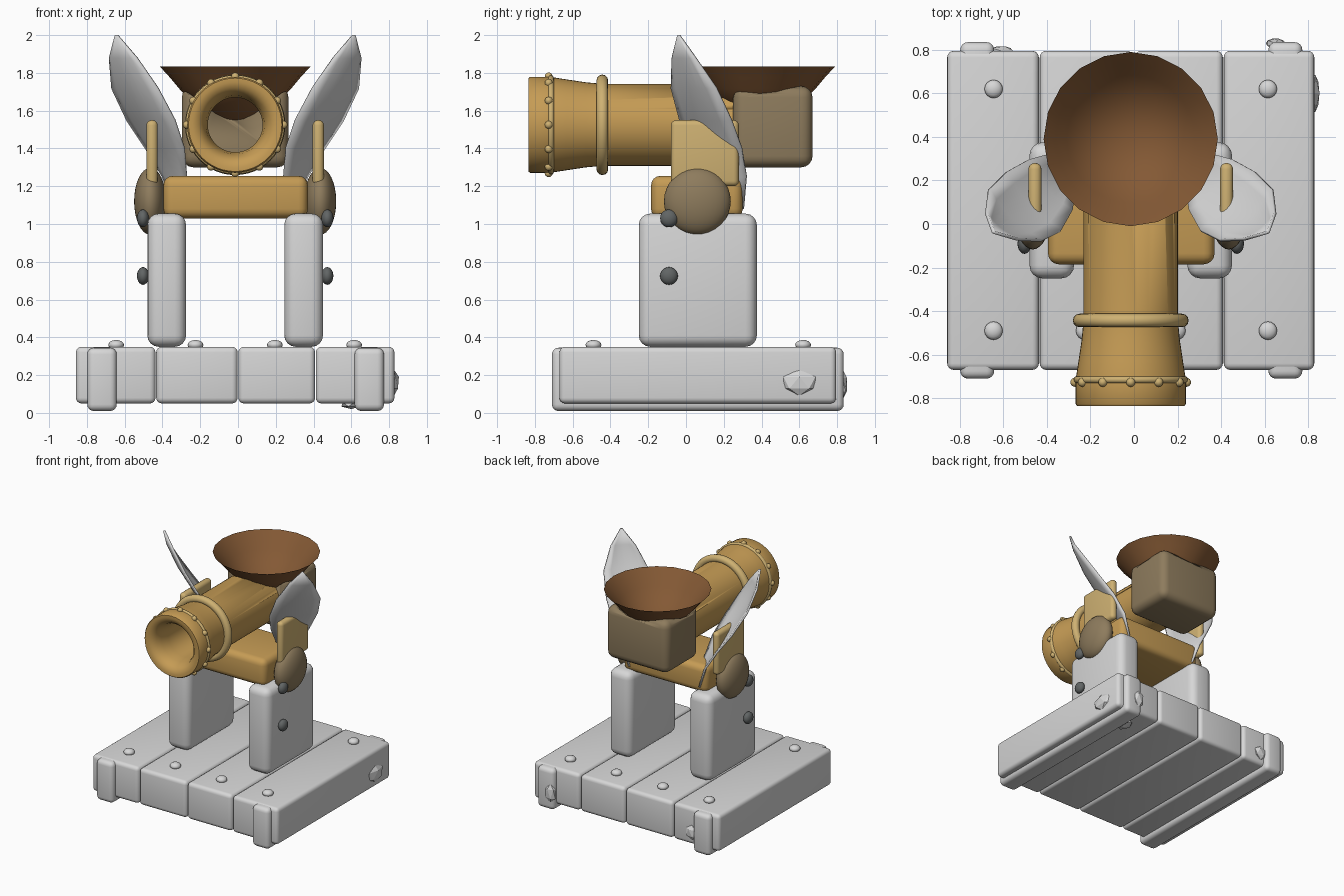
import bpy, bmesh, math
from mathutils import Vector, Matrix

if "Cube" in bpy.data.objects:
    bpy.data.objects.remove(bpy.data.objects["Cube"])

CX = -0.015      # symmetry plane
AXIS_Z = 1.525   # barrel axis height


def material(name, r, g, b):
    m = bpy.data.materials.new(name)
    m.use_nodes = True
    m.diffuse_color = (r, g, b, 1)
    bsdf = next(n for n in m.node_tree.nodes if n.type == 'BSDF_PRINCIPLED')
    bsdf.inputs["Base Color"].default_value = (r, g, b, 1)
    return m


GREY = material("pale grey", 0.68, 0.68, 0.68)
ORANGE = material("warm orange", 0.56, 0.33, 0.09)
CREAM = material("light tan", 0.62, 0.44, 0.17)
BROWN = material("funnel brown", 0.23, 0.10, 0.035)
TAUPE = material("dull taupe", 0.27, 0.20, 0.11)
DARK = material("dark iron", 0.12, 0.13, 0.13)


def finish(name, bm, mat, smooth=True):
    bmesh.ops.recalc_face_normals(bm, faces=bm.faces)
    mesh = bpy.data.meshes.new(name)
    bm.to_mesh(mesh)
    bm.free()
    mesh.materials.append(mat)
    ob = bpy.data.objects.new(name, mesh)
    bpy.context.collection.objects.link(ob)
    if smooth:
        bpy.ops.object.select_all(action='DESELECT')
        ob.select_set(True)
        bpy.context.view_layer.objects.active = ob
        bpy.ops.object.shade_smooth_by_angle(angle=math.radians(40))
    return ob


def block(name, lo, hi, bevel, mat):
    """Rounded box between two corners."""
    lo, hi = Vector(lo), Vector(hi)
    bm = bmesh.new()
    bmesh.ops.create_cube(bm, size=1)
    bmesh.ops.scale(bm, vec=hi - lo, verts=bm.verts)
    bmesh.ops.translate(bm, vec=(lo + hi) / 2, verts=bm.verts)
    bmesh.ops.bevel(bm, geom=bm.edges[:], offset=bevel, segments=4,
                    profile=0.5, affect='EDGES', clamp_overlap=True)
    return finish(name, bm, mat)


def ball(name, center, radii, mat, detail=16):
    bm = bmesh.new()
    bmesh.ops.create_uvsphere(bm, u_segments=detail * 2, v_segments=detail, radius=1)
    bmesh.ops.scale(bm, vec=radii, verts=bm.verts)
    bmesh.ops.translate(bm, vec=center, verts=bm.verts)
    return finish(name, bm, mat)


def lathe(name, profile, matrix, mat, steps=48, closed=False):
    """Spin (radius, height) points around z, then place with a matrix."""
    bm = bmesh.new()
    vs = [bm.verts.new((r, 0, h)) for r, h in profile]
    es = [bm.edges.new(p) for p in zip(vs, vs[1:])]
    if closed:
        es.append(bm.edges.new((vs[-1], vs[0])))
    bmesh.ops.spin(bm, geom=vs + es, cent=(0, 0, 0), axis=(0, 0, 1),
                   angle=math.tau, steps=steps, use_duplicate=False)
    bmesh.ops.remove_doubles(bm, verts=bm.verts, dist=0.0005)
    bmesh.ops.transform(bm, matrix=matrix, verts=bm.verts)
    return finish(name, bm, mat)


# Lathe height becomes world y
ALONG_Y = Matrix.Translation((CX, 0, AXIS_Z)) @ Matrix.Rotation(-math.pi / 2, 4, 'X')

# Plank base with two cross battens
edges = [-0.86, -0.435, 0.0, 0.41, 0.83]
for i, (a, b) in enumerate(zip(edges, edges[1:])):
    block(f"base_plank_{i + 1}", (a + 0.002, -0.67, 0.05), (b - 0.002, 0.795, 0.35), 0.03, GREY)
for side, x in (("right", -0.72), ("left", 0.695)):
    block(f"base_batten_{side}", (x - 0.078, -0.71, 0.01), (x + 0.078, 0.835, 0.345), 0.035, GREY)

# Nails and wood knots
for x in (-0.645, -0.225, 0.195, 0.615):
    for y in (-0.49, 0.62):
        ball("base_nail", (x, y, 0.36), (0.042, 0.042, 0.026), GREY, 8)
for pos, size in (((0.825, 0.6, 0.16), (0.03, 0.1, 0.07)),
                  ((0.65, 0.83, 0.15), (0.05, 0.025, 0.08)),
                  ((-0.61, 0.795, 0.15), (0.06, 0.025, 0.06)),
                  ((0.6, 0.6, 0.045), (0.06, 0.08, 0.025))):
    bm = bmesh.new()
    bmesh.ops.create_icosphere(bm, subdivisions=1, radius=1)
    bmesh.ops.scale(bm, vec=size, verts=bm.verts)
    bmesh.ops.translate(bm, vec=pos, verts=bm.verts)
    finish("wood_knot", bm, GREY, smooth=False)

# Cross beam
block("cross_beam", (-0.395, -0.185, 1.03), (0.37, 0.3, 1.255), 0.05, ORANGE)

# Leaf blade: height, outer edge (distance, y), inner edge (distance, y)
LEAF = [(2.0, 0.632, -0.035, 0.622, -0.04), (1.88, 0.663, 0.05, 0.52, -0.07),
        (1.72, 0.65, 0.16, 0.41, -0.075), (1.55, 0.57, 0.24, 0.32, -0.03),
        (1.4, 0.47, 0.295, 0.27, 0.06), (1.25, 0.38, 0.32, 0.258, 0.15),
        (1.08, 0.32, 0.305, 0.30, 0.28)]


def blade(name, s):
    bm = bmesh.new()
    cols = 6
    rows = []
    for z, do, yo, di, yi in LEAF:
        row = []
        for c in range(cols + 1):
            t = c / cols
            bulge = 0.5 * math.hypot(do - di, yo - yi) * t * (1 - t) * 0.7
            d = do + (di - do) * t + bulge * 0.7
            row.append(bm.verts.new((CX + s * d, yo + (yi - yo) * t - bulge * 0.7, z)))
        rows.append(row)
    for r0, r1 in zip(rows, rows[1:]):
        for c in range(cols):
            bm.faces.new((r0[c], r0[c + 1], r1[c + 1], r1[c]))
    ob = finish(name, bm, GREY)
    mod = ob.modifiers.new("thickness", 'SOLIDIFY')
    mod.thickness = 0.015
    mod.offset = 0


# Mirrored side parts
for side, s in (("right", -1), ("left", 1)):
    xs = sorted((CX + s * 0.26, CX + s * 0.465))
    block(f"leg_{side}", (xs[0], -0.25, 0.35), (xs[1], 0.375, 1.055), 0.06, GREY)
    xs = sorted((CX + s * 0.41, CX + s * 0.47))
    block(f"side_plate_{side}", (xs[0], -0.08, 1.2), (xs[1], 0.28, 1.55), 0.028, CREAM)
    ball(f"hinge_disc_{side}", (CX + s * 0.45, 0.06, 1.12), (0.085, 0.177, 0.177), TAUPE)
    for z in (0.725, 1.03):
        ball(f"bolt_{side}", (CX + s * 0.488, -0.09, z), (0.032, 0.047, 0.047), DARK, 10)
    blade(f"blade_{side}", s)

# Hollow barrel, closed at the back
barrel = lathe("barrel", [
    (0, 0.45), (0.217, 0.45), (0.217, -0.44), (0.225, -0.53), (0.24, -0.63), (0.254, -0.72),
    (0.254, -0.825), (0.247, -0.835), (0.225, -0.835), (0.195, -0.825), (0.17, -0.795),
    (0.155, -0.75), (0.145, -0.68), (0.145, 0.42), (0, 0.42)], ALONG_Y, ORANGE)


# Barrel bands and beads
def band(name, y, radius, thick):
    ring = [(radius + thick * math.cos(k * math.tau / 12),
             y + thick * math.sin(k * math.tau / 12)) for k in range(12)]
    lathe(name, ring, ALONG_Y, CREAM, closed=True)


band("barrel_band", -0.443, 0.235, 0.031)
band("muzzle_band", -0.715, 0.247, 0.016)
for k in range(12):
    a = k * math.tau / 12
    ball("muzzle_bead", (CX + 0.256 * math.cos(a), -0.727, AXIS_Z + 0.256 * math.sin(a)),
         (0.021, 0.021, 0.021), CREAM, 8)

# Breech box and funnel
box = block("breech_box", (CX - 0.282, 0.25, 1.3), (CX + 0.282, 0.67, 1.73), 0.06, TAUPE)
CONE = [(0.4, 1.835), (0.345, 1.775), (0.295, 1.715), (0, 1.41)]
place = Matrix.Translation((CX, 0.39, 0))
lathe("funnel", CONE, place, BROWN, steps=20)

# Hollow the box and barrel where the funnel sits
cutter = lathe("funnel_cutter", [(0, 2.0), (0.42, 2.0)] + [(r * 1.01, z - 0.004) for r, z in CONE],
               place, BROWN, steps=20)
cutter.hide_render = True
cutter.hide_viewport = True
for ob in (box, barrel):
    mod = ob.modifiers.new("funnel_seat", 'BOOLEAN')
    mod.operation = 'DIFFERENCE'
    mod.solver = 'EXACT'
    mod.object = cutter
